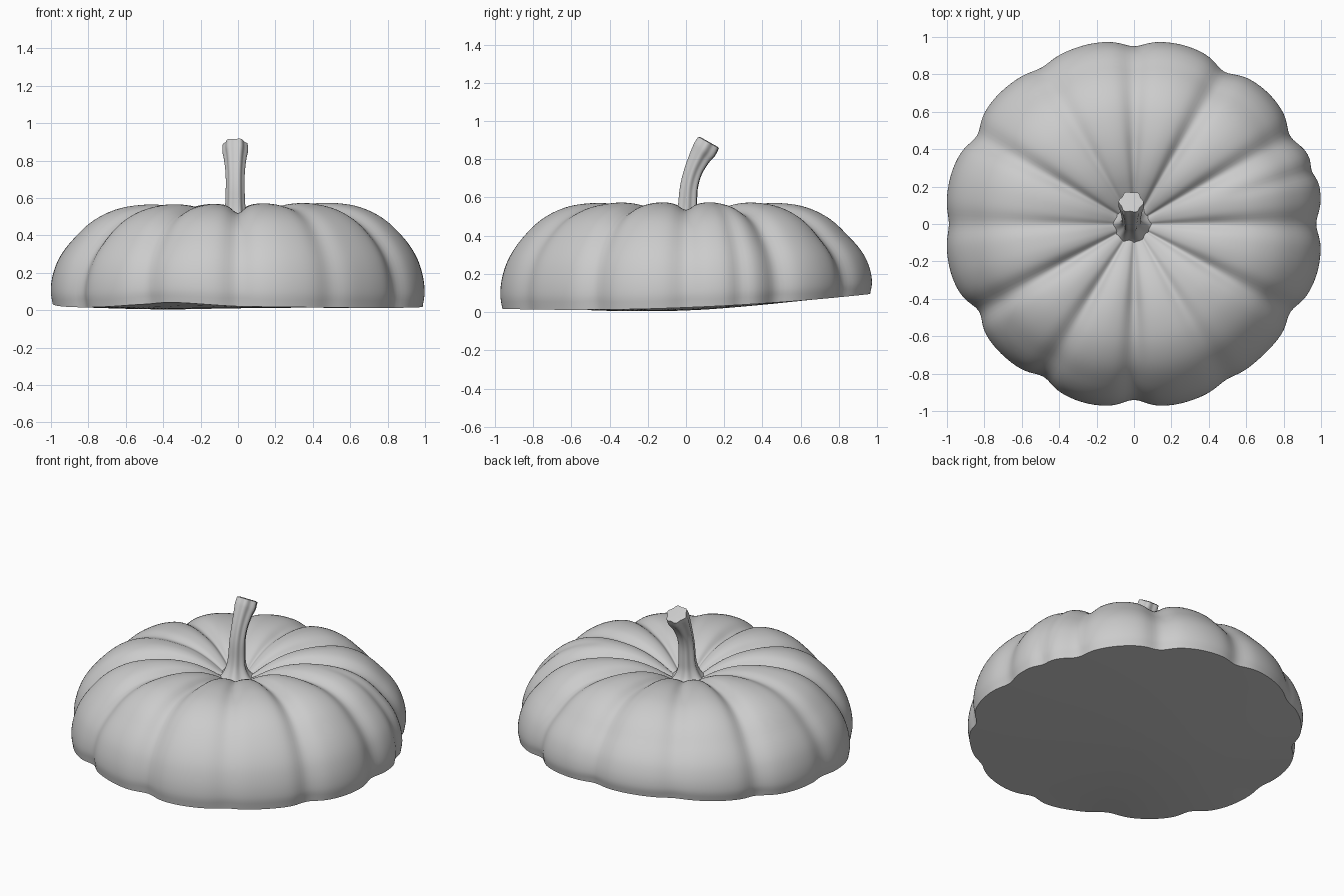
import bpy, bmesh
from math import sin, cos, pi, radians, degrees, exp
from mathutils import Vector

if "Cube" in bpy.data.objects:
    bpy.data.objects.remove(bpy.data.objects["Cube"], do_unlink=True)

grey = bpy.data.materials.new("plain grey")
grey.use_nodes = True
COLOUR = (0.6, 0.6, 0.6, 1)
grey.diffuse_color = COLOUR
grey.node_tree.nodes["Principled BSDF"].inputs["Base Color"].default_value = COLOUR


def smooth_path(points, steps):
    """Catmull-Rom curve through the points."""
    pts = [Vector(p) for p in points]
    pts = [2 * pts[0] - pts[1]] + pts + [2 * pts[-1] - pts[-2]]
    out = []
    for a, b, c, d in zip(pts, pts[1:], pts[2:], pts[3:]):
        for i in range(steps):
            t = i / steps
            out.append(0.5 * (2 * b + (c - a) * t + (2 * a - 5 * b + 4 * c - d) * t * t
                              + (3 * b - a - 3 * c + d) * t ** 3))
    return out + [pts[-2]]


def loft(name, rings, first_tip=None, last_tip=None):
    """Skin a stack of closed rings, closing the ends with fans."""
    bm = bmesh.new()
    loops = [[bm.verts.new(p) for p in ring] for ring in rings]
    n = len(loops[0])
    for low, high in zip(loops, loops[1:]):
        for i in range(n):
            j = (i + 1) % n
            bm.faces.new((low[i], low[j], high[j], high[i]))
    for tip, loop in ((first_tip, loops[0]), (last_tip, loops[-1])):
        if tip is not None:
            v = bm.verts.new(tip)
            for i in range(n):
                bm.faces.new((loop[i], loop[(i + 1) % n], v))
    bmesh.ops.recalc_face_normals(bm, faces=bm.faces)
    mesh = bpy.data.meshes.new(name)
    bm.to_mesh(mesh)
    bm.free()
    mesh.materials.append(grey)
    obj = bpy.data.objects.new(name, mesh)
    bpy.context.collection.objects.link(obj)
    bpy.ops.object.select_all(action="DESELECT")
    obj.select_set(True)
    bpy.context.view_layer.objects.active = obj
    bpy.ops.object.shade_smooth_by_angle(angle=radians(45))


# Ribbed body: groove depths every 30 degrees, starting at +x
GROOVES = (.04, .05, .05, .04, .025, .045, .025, .055, .045, .05, .025, .045)
SEGMENTS = 240


def bump(x, y, cx, cy, spread):
    return exp(-((x - cx) ** 2 + (y - cy) ** 2) / spread)


def underside(x, y):
    slope = 0.03 + 0.04 * y + 0.03 * y * y - 0.006 * x
    lift = 0.014 * bump(x, y, -1, 0, .08) + 0.024 * bump(x, y, -.4, -.95, .08)
    return slope + lift - 0.024 * bump(x, y, -.45, 0, .35)


def groove(angle, radius):
    k = round(angle / (pi / 6))
    away = degrees(angle) - 30 * k
    shape = 0.65 * exp(-(away / 4.5) ** 2) + 0.35 * cos(radians(away * 6)) ** 2
    crease = 0.02 * exp(-((degrees(angle) - 17) / 3) ** 2)
    flat = 0.018 * exp(-((degrees(angle) - 315) / 12) ** 2)
    flat += 0.01 * exp(-((degrees(angle) - 225) / 12) ** 2)
    return (GROOVES[k % 12] * shape * min(1, radius / 0.42)
            + (crease + flat) * max(0, min(1, radius * 2 - 1)))


profile = smooth_path([(.99, 0), (1, .08), (.987, .18), (.95, .285), (.88, .39), (.78, .485),
                       (.66, .545), (.53, .568), (.4, .565), (.28, .538), (.18, .493),
                       (.1, .443), (.04, .41)], 4)
angles = [2 * pi * i / SEGMENTS for i in range(SEGMENTS)]
rings = []
for i, p in enumerate(profile):
    tangent = profile[min(i + 1, len(profile) - 1)] - profile[max(i - 1, 0)]
    inward = Vector((-tangent.y, tangent.x)).normalized()
    if i == 0:
        inward = Vector((-1, 0))
    ring = []
    for a in angles:
        q = p + inward * groove(a, p.x)
        x, y = q.x * cos(a) * 1.015, q.x * sin(a) * 0.99
        lift = underside(x, y) * max(0, 1 - p.y / 0.4)
        ring.append((x, y, q.y + lift + 0.01 * x * min(1, p.y / 0.4)))
    rings.append(ring)

# Gently curved cut face below the rim
cut = []
for f in (0.05, 0.2, 0.4, 0.6, 0.8, 0.93):
    cut.append([(x * f, y * f, underside(x * f, y * f)) for x, y, z in rings[0]])
loft("ribbed_body", cut + rings, (0, 0, underside(0, 0)), (0, 0, 0.405))

# Fluted stem leaning backward: centre y, centre z, radius
stem_path = smooth_path([(0, .4, .14), (0, .44, .09), (.003, .49, .062), (.008, .55, .051),
                         (.015, .65, .047), (.037, .735, .048), (.072, .81, .056),
                         (.097, .85, .064), (.118, .887, .062)], 4)
stem_rings = []
for i, p in enumerate(stem_path):
    d = stem_path[min(i + 1, len(stem_path) - 1)] - stem_path[max(i - 1, 0)]
    along = Vector((0, d.x, d.y)).normalized()
    side = Vector((1, 0, 0))
    across = along.cross(side)
    centre = Vector((-0.015, p.x, p.y))
    ring = []
    for k in range(72):
        a = 2 * pi * k / 72
        r = p.z * (1 + 0.08 * cos(6 * a + 0.4))
        ring.append(centre + side * r * cos(a) + across * r * sin(a))
    stem_rings.append(ring)

# Slightly hollow cut end
stem_rings.append([centre + (v - centre) * 0.8 + along * 0.004 for v in stem_rings[-1]])
loft("stem", stem_rings, None, centre - along * 0.008)
